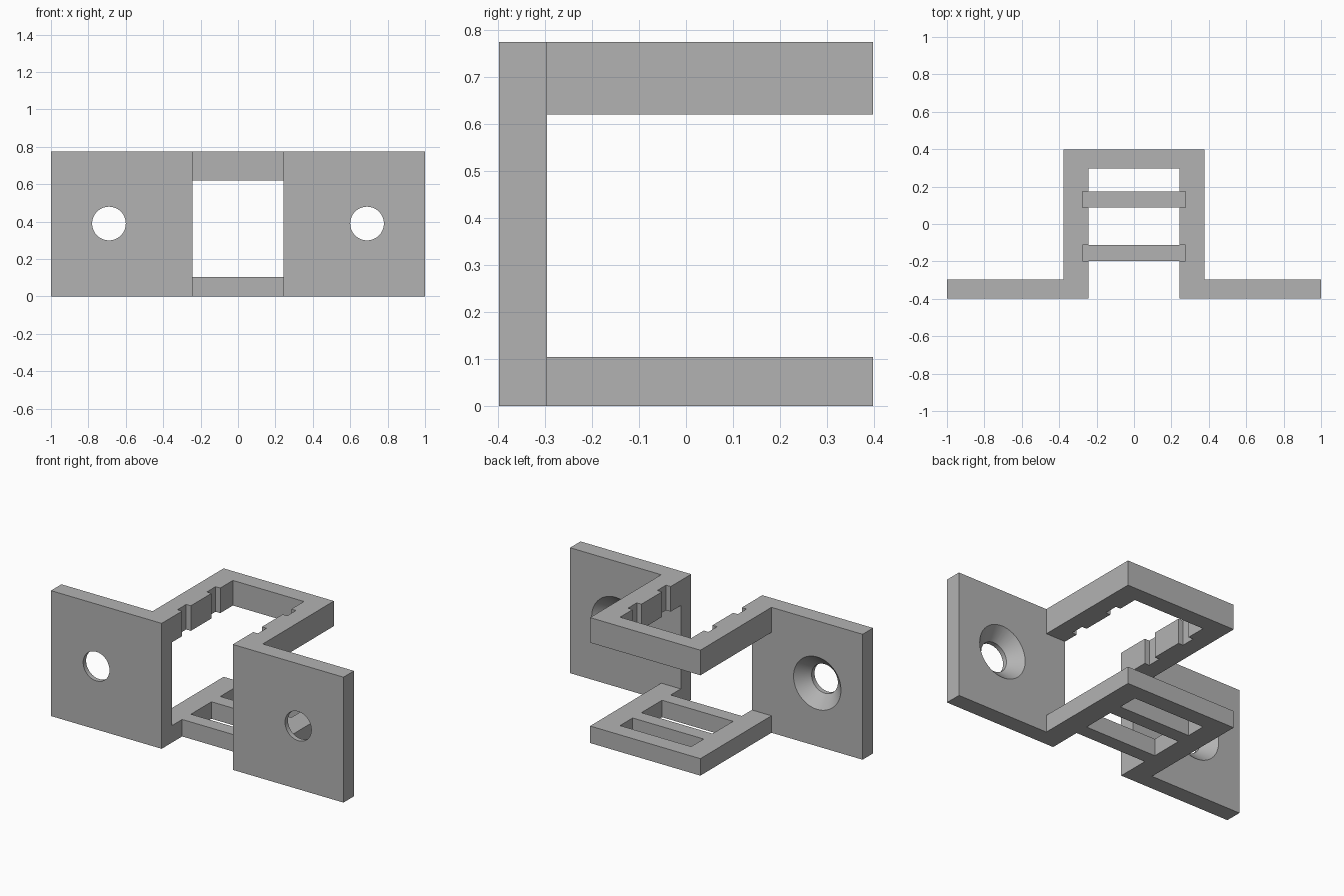
import bpy, bmesh, math
from mathutils import Matrix, Vector

if "Cube" in bpy.data.objects:
    bpy.data.objects.remove(bpy.data.objects["Cube"], do_unlink=True)

HEIGHT = 0.775
FRONT, BACK = -0.398, 0.398
PLATE_BACK = -0.296       # rear face of the mounting plates
INNER, OUTER = 0.243, 0.377
LOW_TOP, HIGH_BOTTOM = 0.105, 0.62
BARS = [(-0.198, -0.113), (0.088, 0.174)]

grey = bpy.data.materials.new("plain_grey")
grey.use_nodes = True
colour = (0.45, 0.45, 0.45, 1)
grey.diffuse_color = colour
grey.node_tree.nodes["Principled BSDF"].inputs["Base Color"].default_value = colour


def finish(name, bm):
    bmesh.ops.recalc_face_normals(bm, faces=bm.faces)
    mesh = bpy.data.meshes.new(name)
    bm.to_mesh(mesh)
    bm.free()
    mesh.materials.append(grey)
    obj = bpy.data.objects.new(name, mesh)
    bpy.context.collection.objects.link(obj)
    return obj


def box(name, low, high):
    bm = bmesh.new()
    low, high = Vector(low), Vector(high)
    matrix = Matrix.Translation((low + high) / 2) @ Matrix.Diagonal((*(high - low), 1))
    bmesh.ops.create_cube(bm, size=1, matrix=matrix)
    return finish(name, bm)


def prism(name, outline, height):
    bm = bmesh.new()
    face = bm.faces.new([bm.verts.new((x, y, 0)) for x, y in outline])
    top = bmesh.ops.extrude_face_region(bm, geom=[face])["geom"]
    verts = [v for v in top if isinstance(v, bmesh.types.BMVert)]
    bmesh.ops.translate(bm, verts=verts, vec=(0, 0, height))
    return finish(name, bm)


def lathe_y(name, profile, x, z, steps=64):
    """Closed solid of revolution about a line parallel to y."""
    bm = bmesh.new()
    rings = []
    for radius, y in profile:
        angles = [2 * math.pi * i / steps for i in range(steps)]
        rings.append([bm.verts.new((x + radius * math.cos(a), y, z + radius * math.sin(a)))
                      for a in angles])
    for a, b in zip(rings, rings[1:]):
        for i in range(steps):
            j = (i + 1) % steps
            bm.faces.new((a[i], a[j], b[j], b[i]))
    bm.faces.new(rings[0])
    bm.faces.new(rings[-1])
    return finish(name, bm)


def combine(target, tool, operation):
    mod = target.modifiers.new(operation.title(), "BOOLEAN")
    mod.operation, mod.solver, mod.object = operation, "EXACT", tool
    bpy.context.view_layer.objects.active = target
    bpy.ops.object.modifier_apply(modifier=mod.name)
    bpy.data.objects.remove(tool, do_unlink=True)


# Hat-shaped bracket: two plates joined by a U-shaped loop
half = [(INNER, 0.297), (INNER, FRONT), (1, FRONT), (1, PLATE_BACK),
        (OUTER, PLATE_BACK), (OUTER, BACK)]
outline = half + [(-x, y) for x, y in reversed(half)]
bracket = prism("bracket", outline, HEIGHT)

# Gap that separates the upper and lower loops
combine(bracket, box("loop_gap", (-0.6, PLATE_BACK, LOW_TOP), (0.6, 0.6, HIGH_BOTTOM)),
        "DIFFERENCE")

# Upper slots and the matching lower crossbars
for y0, y1 in BARS:
    combine(bracket, box("slot", (-0.275, y0, 0.5), (0.275, y1, 0.9)), "DIFFERENCE")
    combine(bracket, box("crossbar", (-0.275, y0, 0), (0.275, y1, LOW_TOP)), "UNION")

# Countersunk screw holes, wide at the back
profile = [(0.09, FRONT - 0.1), (0.09, PLATE_BACK - 0.073),
           (0.162, PLATE_BACK), (0.162, PLATE_BACK + 0.05)]
for side in (-1, 1):
    combine(bracket, lathe_y("screw_hole", profile, side * 0.69, 0.39), "DIFFERENCE")

# Crisp edges with smooth hole walls
bpy.ops.object.select_all(action="DESELECT")
bracket.select_set(True)
bpy.context.view_layer.objects.active = bracket
bpy.ops.object.shade_smooth_by_angle(angle=math.radians(30))
